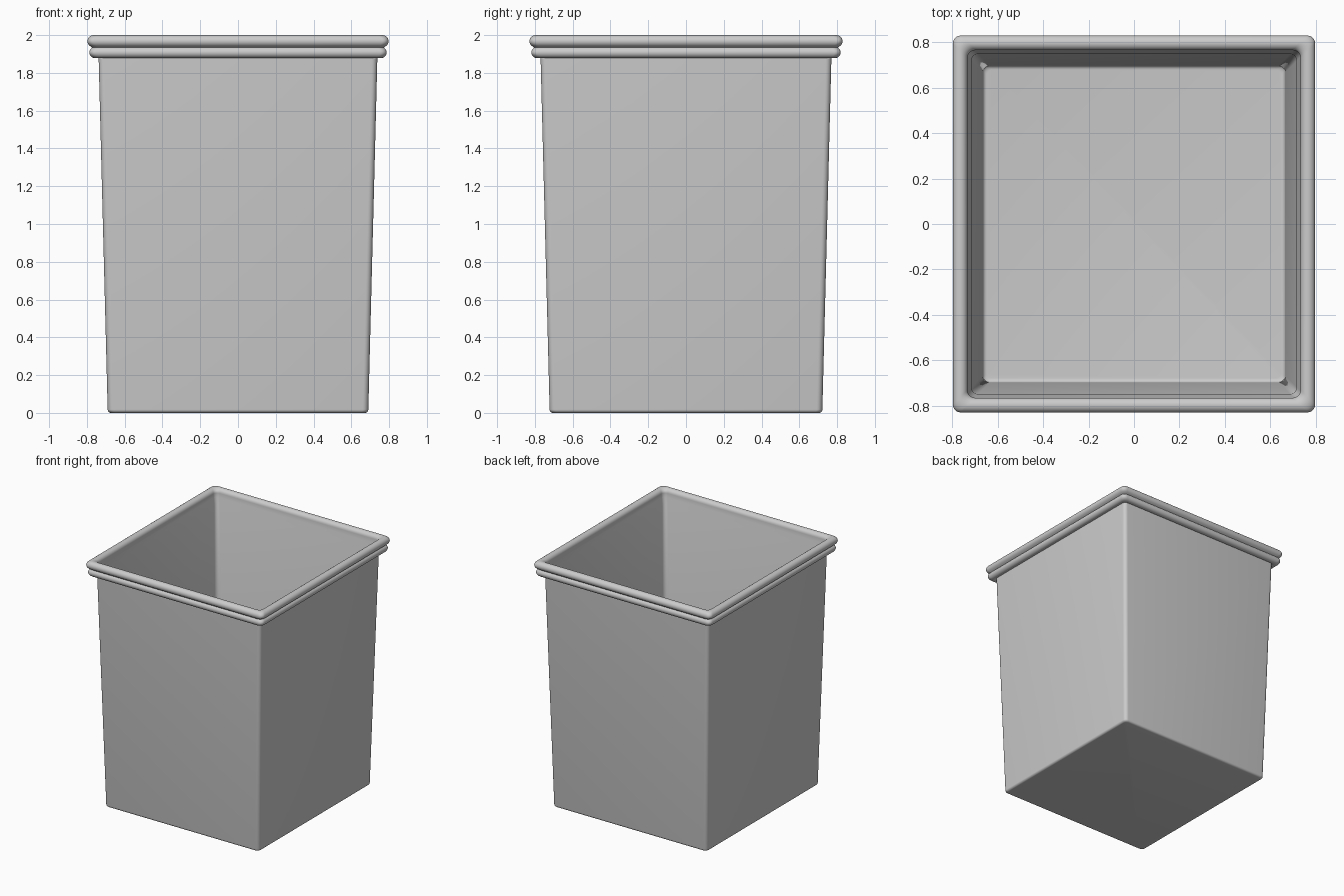
import bpy, bmesh
from math import sin, cos, pi, radians

if "Cube" in bpy.data.objects:
    bpy.data.objects.remove(bpy.data.objects["Cube"])

DEPTH_EXTRA = 0.032   # the bin is slightly deeper than wide


def arc(cx, cz, r, a0, a1, n):
    """Points (half width, z) along an arc, angles in degrees."""
    return [(cx + r * cos(radians(a0 + (a1 - a0) * i / n)),
             cz + r * sin(radians(a0 + (a1 - a0) * i / n))) for i in range(n + 1)]


def rounded_rect(hx, hy, r, n=6):
    """Rounded rectangle outline, counter-clockwise."""
    pts = []
    for k, (sx, sy) in enumerate([(1, 1), (-1, 1), (-1, -1), (1, -1)]):
        for i in range(n + 1):
            a = pi / 2 * (k + i / n)
            pts.append((sx * (hx - r) + r * cos(a), sy * (hy - r) + r * sin(a)))
    return pts


def loft(name, profile):
    """Sweep a (half width, z, corner radius) profile round the bin, capped at both ends."""
    bm = bmesh.new()
    rings = [[bm.verts.new((x, y, z)) for x, y in rounded_rect(h, h + DEPTH_EXTRA, r)]
             for h, z, r in profile]
    for a, b in zip(rings, rings[1:]):
        for i in range(len(a)):
            j = (i + 1) % len(a)
            bm.faces.new((a[i], a[j], b[j], b[i]))
    bm.faces.new(rings[0][::-1])
    bm.faces.new(rings[-1])
    bmesh.ops.recalc_face_normals(bm, faces=bm.faces[:])
    mesh = bpy.data.meshes.new(name)
    bm.to_mesh(mesh)
    bm.free()
    obj = bpy.data.objects.new(name, mesh)
    bpy.context.collection.objects.link(obj)
    bpy.context.view_layer.objects.active = obj
    obj.select_set(True)
    bpy.ops.object.shade_smooth_by_angle(angle=radians(40))
    return obj


# Outer wall: rounded foot, then a slight outward taper
outer = arc(0.672, 0.018, 0.018, -90, 0, 5) + [(0.738, 1.885)]
# Rim: two stacked beads
rim = arc(0.757, 1.908, 0.030, -120, 60, 12) + arc(0.765, 1.968, 0.032, -60, 180, 16)
# Inner wall down to a rounded floor edge
inner = [(0.732, 1.935), (0.716, 1.89)] + arc(0.647, 0.048, 0.018, 0, -90, 5)

profile = [(h, z, 0.03) for h, z in outer]
profile += [(h, z, 0.035) for h, z in rim]
profile += [(h, z, 0.03) for h, z in inner[:-5]]
profile += [(h, z, 0.022) for h, z in inner[-5:]]
loft("square_bin", profile)
